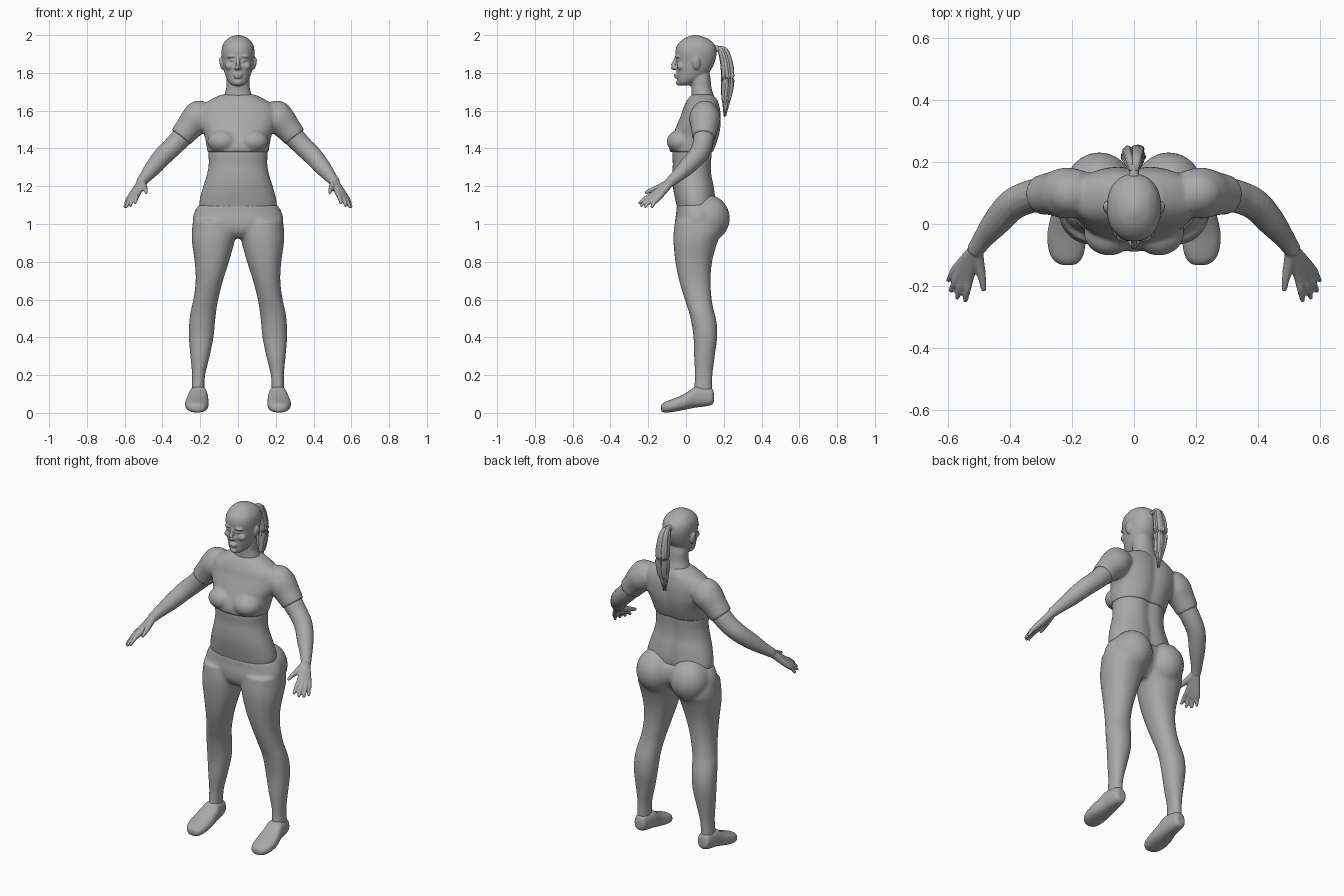
import bpy, bmesh, math, random
from mathutils import Vector, Matrix

random.seed(4)
if "Cube" in bpy.data.objects:
    bpy.data.objects.remove(bpy.data.objects["Cube"])

clay = bpy.data.materials.new("plain grey")
clay.use_nodes = True
GREY = (0.4, 0.4, 0.4, 1)
clay.diffuse_color = GREY
clay.node_tree.nodes["Principled BSDF"].inputs["Base Color"].default_value = GREY


def smooth_path(rows, steps=4):
    """Catmull-Rom interpolation of tuples."""
    rows = [Vector(r) for r in rows]
    out = []
    for i in range(len(rows) - 1):
        b, c = rows[i], rows[i + 1]
        a, d = rows[max(i - 1, 0)], rows[min(i + 2, len(rows) - 1)]
        for s in range(steps):
            t = s / steps
            out.append(b + (c - a) * t / 2 + (2 * a - 5 * b + 4 * c - d) * t * t / 2
                       + (3 * b - a - 3 * c + d) * t ** 3 / 2)
    return out + [rows[-1]]


def skin_rings(bm, rings):
    """Bridge rings of points into a closed surface."""
    loops = [[bm.verts.new(p) for p in ring] for ring in rings]
    n = len(loops[0])
    for a, b in zip(loops, loops[1:]):
        for i in range(n):
            j = (i + 1) % n
            bm.faces.new((a[i], a[j], b[j], b[i]))
    bm.faces.new(loops[0][::-1])
    bm.faces.new(loops[-1])


def loft(bm, rows, along="z", power=2.2, groove=0, mirror=False, n=40):
    """Rows are (station, x0, x1, b0, b1); b is y, or z when lofting along y."""
    for side in (1, -1) if mirror else (1,):
        rings = []
        for t, x0, x1, b0, b1 in smooth_path(rows):
            ring = []
            for k in range(n):
                a = math.tau * k / n
                c, s = math.cos(a), math.sin(a)
                x = (x0 + x1) / 2 + (x1 - x0) / 2 * math.copysign(abs(c) ** (2 / power), c)
                b = (b0 + b1) / 2 + (b1 - b0) / 2 * math.copysign(abs(s) ** (2 / power), s)
                if s > 0:
                    b -= groove * math.exp(-(x / 0.035) ** 2)
                ring.append((side * x, b, t) if along == "z" else (side * x, t, b))
            rings.append(ring)
        skin_rings(bm, rings)


def tube(bm, rows, mirror=True, n=16):
    """Rows are (x, y, z, radius)."""
    path = smooth_path(rows)
    for side in (1, -1) if mirror else (1,):
        rings = []
        for i, p in enumerate(path):
            tangent = (path[min(i + 1, len(path) - 1)] - path[max(i - 1, 0)]).to_3d()
            turn = tangent.to_track_quat("Z", "Y")
            ring = []
            for k in range(n):
                a = math.tau * k / n
                q = p.to_3d() + turn @ Vector((math.cos(a), math.sin(a), 0)) * p.w
                ring.append((side * q.x, q.y, q.z))
            rings.append(ring)
        skin_rings(bm, rings)


def ball(bm, centre, radii, mirror=True, tilt=0):
    for side in (1, -1) if mirror else (1,):
        place = Matrix.Translation((side * centre[0], centre[1], centre[2]))
        turn = Matrix.Rotation(side * tilt, 4, "Y")
        bmesh.ops.create_uvsphere(bm, u_segments=24, v_segments=16, radius=1,
                                  matrix=place @ turn @ Matrix.Diagonal((*radii, 1)))


def finish(name, bm, voxel=0, relax=4):
    """Make the object; with a voxel size its pieces fuse into one soft surface."""
    bmesh.ops.recalc_face_normals(bm, faces=bm.faces)
    for f in bm.faces:
        f.smooth = True
    mesh = bpy.data.meshes.new(name)
    bm.to_mesh(mesh)
    bm.free()
    mesh.materials.append(clay)
    obj = bpy.data.objects.new(name, mesh)
    bpy.context.collection.objects.link(obj)
    if voxel:
        fuse = obj.modifiers.new("fuse", "REMESH")
        fuse.mode, fuse.voxel_size, fuse.use_smooth_shade = "VOXEL", voxel, True
        soft = obj.modifiers.new("soften", "SMOOTH")
        soft.factor, soft.iterations = 0.5, relax
    return obj


def sym(rows):
    return [(z, -w, w, y0, y1) for z, w, y0, y1 in rows]


# Head with brow, nose, lips, chin and ears
bm = bmesh.new()
loft(bm, sym([(1.733, .028, -.035, .02), (1.75, .048, -.043, .05), (1.78, .064, -.047, .1),
              (1.82, .076, -.05, .135), (1.865, .084, -.05, .155), (1.91, .088, -.056, .162),
              (1.95, .08, -.045, .152), (1.98, .056, -.013, .118), (1.995, .028, .02, .08),
              (2.0, .006, .04, .055)]))
tube(bm, [(0, -.05, 1.885, .009), (0, -.062, 1.855, .01), (0, -.072, 1.832, .012),
          (0, -.056, 1.82, .008)], mirror=False)
ball(bm, (.012, -.056, 1.826), (.009, .012, .008))
ball(bm, (.032, -.038, 1.888), (.028, .02, .009), tilt=.1)
ball(bm, (.042, -.024, 1.835), (.026, .025, .022))
ball(bm, (.03, -.037, 1.866), (.015, .014, .009))
ball(bm, (0, -.052, 1.79), (.024, .013, .006), mirror=False)
ball(bm, (0, -.05, 1.777), (.02, .013, .007), mirror=False)
ball(bm, (0, -.036, 1.748), (.022, .018, .015), mirror=False)
ball(bm, (.088, .055, 1.85), (.01, .021, .034), tilt=.2)
loft(bm, sym([(1.62, .1, .02, .16), (1.67, .078, .028, .15), (1.72, .062, .028, .135),
              (1.77, .06, .025, .13), (1.82, .05, .03, .12)]))
finish("head", bm, .005, 3)

# Bare waist
bm = bmesh.new()
loft(bm, sym([(1.06, .2, -.04, .15), (1.12, .204, -.055, .16), (1.2, .184, -.07, .152),
              (1.26, .165, -.073, .14), (1.32, .155, -.07, .138), (1.38, .157, -.073, .143),
              (1.43, .15, -.06, .14)]), groove=.014)
finish("waist", bm, .008)

# Arms and hands
bm = bmesh.new()
tube(bm, [(.24, .1, 1.52, .055), (.295, .095, 1.462, .056), (.345, .085, 1.41, .053),
          (.395, .06, 1.362, .051), (.445, .005, 1.303, .045), (.485, -.045, 1.255, .034),
          (.515, -.088, 1.218, .027)])
fingers = [((.532, -.172, 1.158), (.545, -.25, 1.108)),
           ((.55, -.172, 1.148), (.572, -.24, 1.094)),
           ((.565, -.162, 1.142), (.592, -.218, 1.088)),
           ((.574, -.146, 1.138), (.6, -.183, 1.086))]
for knuckle, tip in fingers:
    k, t = Vector(knuckle), Vector(tip)
    tube(bm, [(.508, -.078, 1.226, .022), (*k, .016), (*(k.lerp(t, .5) + Vector((0, 0, .006))), .012),
              (*t, .008)])
tube(bm, [(.508, -.085, 1.222, .02), (.498, -.14, 1.195, .017), (.489, -.185, 1.178, .012),
          (.485, -.217, 1.165, .008)])
finish("arms_and_hands", bm, .005, 3)

# Cropped shirt with bust and short sleeves
bm = bmesh.new()
loft(bm, sym([(1.38, .162, -.086, .148), (1.42, .168, -.088, .165), (1.47, .178, -.07, .18),
              (1.52, .2, -.05, .188), (1.58, .212, -.025, .188), (1.62, .2, -.012, .182),
              (1.655, .15, .006, .172), (1.685, .09, .03, .15)]), groove=.012)
ball(bm, (.08, -.03, 1.437), (.082, .072, .062))
ball(bm, (.205, .1, 1.575), (.085, .075, .078))
tube(bm, [(.16, .1, 1.59, .07), (.215, .1, 1.558, .083), (.262, .098, 1.508, .071),
          (.302, .094, 1.459, .063)], n=24)
finish("cropped_shirt", bm, .008)

# Leggings
bm = bmesh.new()
loft(bm, sym([(1.1, .209, -.05, .168), (1.06, .232, -.052, .18), (1.01, .238, -.058, .175),
              (.96, .2, -.05, .14), (.925, .13, -.02, .1)]))
ball(bm, (.112, .112, 1.03), (.113, .12, .125))
loft(bm, [(1.02, .02, .238, -.058, .18), (.96, .006, .244, -.065, .19), (.9, .02, .243, -.066, .165),
          (.8, .048, .229, -.056, .138), (.7, .08, .224, -.036, .13), (.6, .105, .236, -.006, .136),
          (.54, .115, .25, .014, .148), (.48, .122, .258, .028, .162), (.4, .13, .26, .04, .165),
          (.3, .15, .252, .043, .152), (.2, .174, .243, .047, .14), (.11, .178, .246, .042, .138)],
     mirror=True)
finish("leggings", bm, .009)

# Shoes, lofted from heel to toe
bm = bmesh.new()
loft(bm, [(.148, .188, .232, .06, .1), (.138, .176, .246, .043, .13), (.1, .168, .254, .034, .14),
          (.05, .16, .262, .028, .14), (.02, .157, .27, .022, .118), (-.03, .155, .28, .012, .09),
          (-.08, .158, .277, .004, .07), (-.115, .17, .262, .002, .056), (-.132, .188, .238, .008, .042)],
     along="y", power=2.5, mirror=True)
finish("shoes", bm, .007)

# Ponytail of separate locks gathered at a tie
bm = bmesh.new()
tube(bm, [(0, .135, 1.925, .024), (0, .165, 1.928, .016), (0, .19, 1.925, .018)], mirror=False)
locks = 22
for i in range(locks):
    a = math.tau * i / locks
    spread = random.uniform(.5, 1)
    dx, dy = math.cos(a) * .032 * spread, math.sin(a) * .026 * spread
    end = random.uniform(1.56, 1.66)
    tube(bm, [(dx * .3, .172, 1.93 + dy * .3, .007), (dx * .7, .2 + dy * .7, 1.91 + dy * .4, .01),
              (dx, .22 + dy, 1.83, .012), (dx * 1.05, .222 + dy, 1.74, .012),
              (dx * .7, .214 + dy * .7, 1.66, .009), (dx * .3, .206 + dy * .3, end, .002)],
         mirror=False, n=8)
finish("ponytail", bm)
